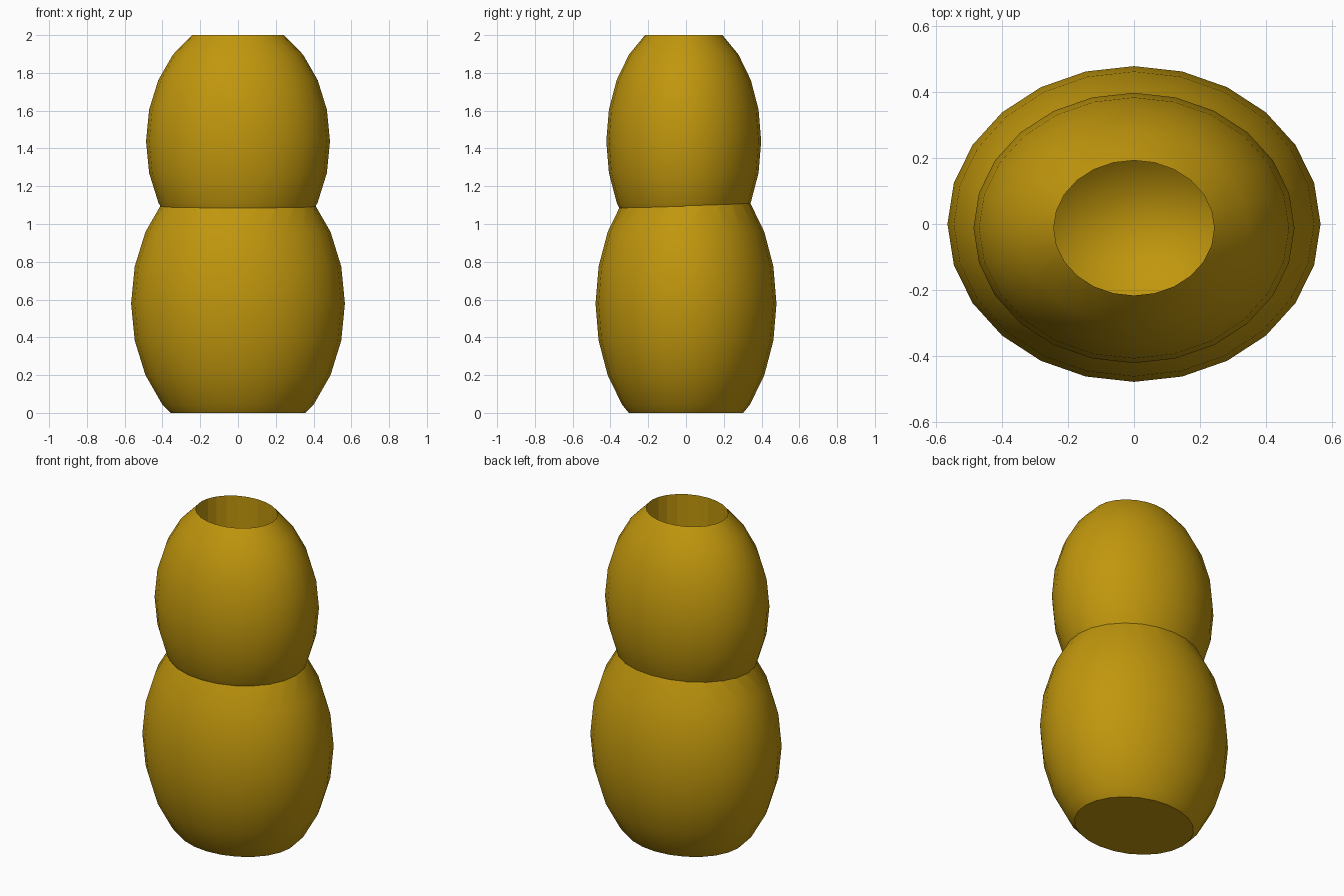
import bpy, bmesh, math
from mathutils import Matrix

if "Cube" in bpy.data.objects:
    bpy.data.objects.remove(bpy.data.objects["Cube"])

mat = bpy.data.materials.new("ochre")
mat.diffuse_color = (0.533, 0.309, 0.004, 1)
mat.use_nodes = True
mat.node_tree.nodes["Principled BSDF"].inputs["Base Color"].default_value = mat.diffuse_color


def add_object(name, bm):
    me = bpy.data.meshes.new(name)
    bm.to_mesh(me)
    bm.free()
    me.materials.append(mat)
    ob = bpy.data.objects.new(name, me)
    bpy.context.collection.objects.link(ob)
    return ob


def ellipsoid(name, centre, radii, cuts=()):
    """Faceted ellipsoid; each cut is (height, keep_above, capped)."""
    bm = bmesh.new()
    bmesh.ops.create_uvsphere(bm, u_segments=24, v_segments=12, radius=1,
                              matrix=Matrix.LocRotScale(centre, None, radii))
    for z, keep_above, capped in cuts:
        bmesh.ops.bisect_plane(
            bm, geom=bm.verts[:] + bm.edges[:] + bm.faces[:],
            plane_co=(0, 0, z), plane_no=(0, 0, 1), dist=1e-4,
            clear_inner=keep_above, clear_outer=not keep_above)
        if capped:
            rim = [e for e in bm.edges if e.is_boundary]
            bmesh.ops.contextual_create(bm, geom=rim)
            bmesh.ops.recalc_face_normals(bm, faces=bm.faces[:])
    return add_object(name, bm)


def smooth(ob):
    bpy.ops.object.select_all(action='DESELECT')
    ob.select_set(True)
    bpy.context.view_layer.objects.active = ob
    bpy.ops.object.shade_smooth_by_angle(angle=math.radians(32))


centre, radii = (0, -0.012, 1.438), (0.487, 0.41, 0.649)

# Lower bulb: flat closed base, hollowed on top by the upper bulb's bowl
lower = ellipsoid("lower_bulb", (0, 0, 0.579), (0.566, 0.479, 0.757),
                  [(0.0, True, True)])
cutter = ellipsoid("bowl_cutter", centre, radii)
mod = lower.modifiers.new("bowl", 'BOOLEAN')
mod.operation = 'DIFFERENCE'
mod.solver = 'EXACT'
mod.object = cutter
bpy.context.view_layer.objects.active = lower
bpy.ops.object.modifier_apply(modifier=mod.name)
bpy.data.objects.remove(cutter)

# Upper bulb: open at the mouth, seated on the lower bulb
upper = ellipsoid("upper_bulb", centre, radii,
                  [(2.0, False, False), (1.08, True, False)])

# Mouth wall: straight flat-sided well from the rim down to the bowl
bm = bmesh.new()
half = radii[2] * math.sin(math.radians(60))
bmesh.ops.create_cone(
    bm, cap_ends=False, segments=24, radius1=0.5, radius2=0.5, depth=2 * half,
    matrix=Matrix.LocRotScale(centre, None, (radii[0], radii[1], 1)))
bmesh.ops.reverse_faces(bm, faces=bm.faces[:])
add_object("mouth_wall", bm)

for part in (lower, upper):
    smooth(part)
